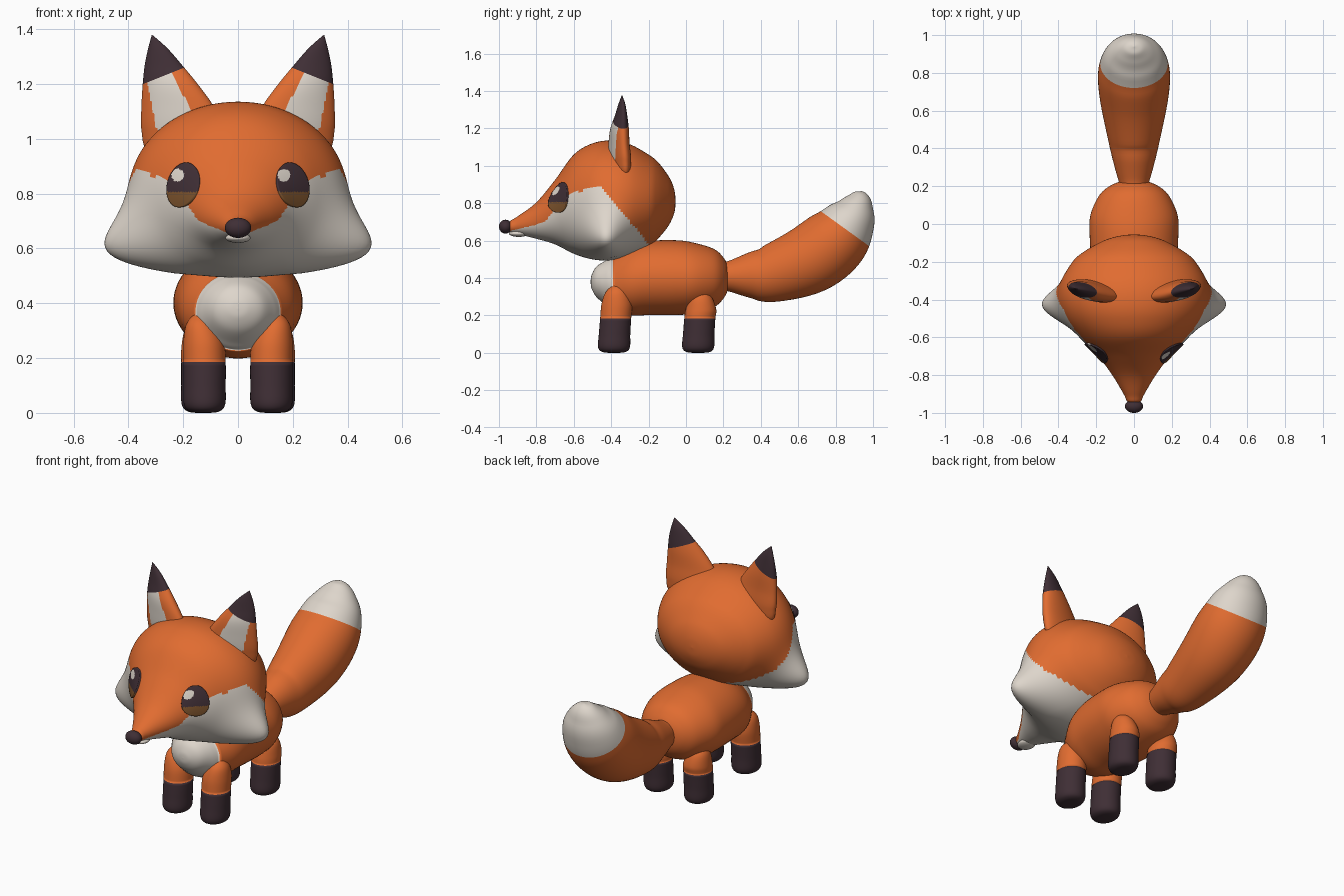
import bpy, bmesh, math
from mathutils import Vector, Matrix
from mathutils.bvhtree import BVHTree

cube = bpy.data.objects.get("Cube")
if cube:
    bpy.data.objects.remove(cube, do_unlink=True)


def material(name, rgb):
    m = bpy.data.materials.new(name)
    m.use_nodes = True
    m.diffuse_color = (*rgb, 1)
    m.node_tree.nodes["Principled BSDF"].inputs["Base Color"].default_value = (*rgb, 1)
    return m


MATS = [material("orange_fur", (0.75, 0.15, 0.03)),
        material("cream_fur", (0.73, 0.67, 0.60)),
        material("dark_fur", (0.05, 0.028, 0.036)),
        material("brown_iris", (0.2, 0.085, 0.025))]
ORANGE, CREAM, DARK, BROWN = range(4)
X, Y, Z = Vector((1, 0, 0)), Vector((0, 1, 0)), Vector((0, 0, 1))


def finish(bm, name, rule, flip=1):
    """Colour faces by rule(centre, normal), mirror if asked, make the object."""
    bmesh.ops.recalc_face_normals(bm, faces=bm.faces)
    bm.normal_update()
    for f in bm.faces:
        f.smooth = True
        f.material_index = rule(f.calc_center_median(), f.normal)
    if flip < 0:
        bmesh.ops.scale(bm, vec=(-1, 1, 1), verts=bm.verts)
        bmesh.ops.reverse_faces(bm, faces=bm.faces)
    me = bpy.data.meshes.new(name)
    bm.to_mesh(me)
    for m in MATS:
        me.materials.append(m)
    bpy.context.collection.objects.link(bpy.data.objects.new(name, me))
    return bm


def resample(rows, sub):
    """Smooth spline through rows of (x, y, z, radius_u, radius_v)."""
    p = [Vector(r) for r in rows]
    p = [p[0]] + p + [p[-1]]
    out = []
    for i in range(1, len(p) - 2):
        a, b, c, d = p[i - 1:i + 3]
        for k in range(sub):
            t = k / sub
            out.append(0.5 * (2 * b + (c - a) * t + (2 * a - 5 * b + 4 * c - d) * t * t
                              + (3 * b - a - 3 * c + d) * t ** 3))
    return out + [p[-1]]


def loft(name, rows, rule, v=None, u=X, segs=48, sub=6, cuts=(), warp=None, flip=1):
    """Elliptical rings along a spine; v=None keeps rings square to the spine."""
    bm = bmesh.new()
    s = resample(rows, sub)
    rings = []
    for i, r in enumerate(s):
        c = Vector(r[:3])
        axis = v
        if axis is None:
            step = Vector(s[min(i + 1, len(s) - 1)][:3]) - Vector(s[max(i - 1, 0)][:3])
            axis = step.normalized().cross(X)
        ring = []
        for k in range(segs):
            a = math.tau * k / segs
            co = c + u * (max(r[3], 0) * math.cos(a)) + axis * (max(r[4], 0) * math.sin(a))
            ring.append(bm.verts.new(warp(co) if warp else co))
        rings.append(ring)
    for a, b in zip(rings, rings[1:]):
        for k in range(segs):
            n = (k + 1) % segs
            bm.faces.new((a[k], a[n], b[n], b[k]))
    bmesh.ops.remove_doubles(bm, verts=bm.verts, dist=0.0002)
    for co, no in cuts:
        bmesh.ops.bisect_plane(bm, geom=bm.verts[:] + bm.edges[:] + bm.faces[:],
                               plane_co=co, plane_no=no)
    return finish(bm, name, rule, flip)


def ellipsoid(name, loc, radii, mat):
    bm = bmesh.new()
    bmesh.ops.create_uvsphere(bm, u_segments=32, v_segments=16, radius=1,
                              matrix=Matrix.Translation(loc) @ Matrix.Diagonal((*radii, 1)))
    finish(bm, name, lambda c, n: mat)


# Head: profile of (y, top, bottom, half width), with cheek tufts pulled out
head_profile = [(-.055, .81, .81, 0), (-.06, .86, .76, .06), (-.075, .91, .715, .125),
                (-.1, .955, .67, .185), (-.15, 1.02, .61, .27), (-.2, 1.06, .565, .325),
                (-.3, 1.115, .52, .38), (-.4, 1.135, .495, .392), (-.5, 1.12, .5, .36),
                (-.6, 1.06, .53, .285), (-.7, .925, .58, .19), (-.8, .805, .61, .115),
                (-.9, .73, .635, .055), (-.94, .705, .645, .035), (-.95, .675, .675, 0)]
mask_line = [(-1, .64), (-.84, .675), (-.755, .70), (-.71, .755), (-.62, .85),
             (-.46, .893), (-.19, .57), (.1, .22)]


def cheek(co):
    ax = abs(co.x)
    d = ((ax - .29) / .15) ** 2 + ((co.y + .43) / .085) ** 2 + ((co.z - .6) / .1) ** 2
    w = math.exp(-d / 2) * min(1, ax / .15)
    return co + Vector((math.copysign(.18, co.x) * w, 0, -.02 * w))


def face_mask(c, n):
    for (y0, z0), (y1, z1) in zip(mask_line, mask_line[1:]):
        if y0 <= c.y <= y1:
            return CREAM if c.z < z0 + (z1 - z0) * (c.y - y0) / (y1 - y0) else ORANGE
    return ORANGE


head = loft("head", [(0, y, (t + b) / 2, w, (t - b) / 2) for y, t, b, w in head_profile],
            face_mask, v=Z, segs=128, sub=8, warp=cheek)
surface = BVHTree.FromBMesh(head)

# Nose and chin
ellipsoid("nose", (0, -.965, .675), (.048, .035, .037), DARK)
ellipsoid("chin", (0, -.895, .638), (.046, .052, .018), CREAM)


# Eyes: thin plates laid on the head, with iris and a glint
def eye(name, side):
    bm = bmesh.new()
    glint = Vector((side * .194 - .026, 0, .867))
    rings, segs, n = [], 64, 20
    for i in range(n + 2):
        r = min(1, (i + .02) / n)
        ring = []
        for k in range(segs):
            a = math.tau * k / segs
            dz = .08 * r * math.sin(a)
            x = side * (.197 + .057 * r * math.cos(a) - .15 * dz)
            hit, normal, _, _ = surface.ray_cast(Vector((x, -2, .83 + dz)), Y)
            ring.append(bm.verts.new(hit + normal * (.009 if i <= n else -.004)))
        rings.append(ring)
    for a, b in zip(rings, rings[1:]):
        for k in range(segs):
            m = (k + 1) % segs
            bm.faces.new((a[k], a[m], b[m], b[k]))
    bm.faces.new(rings[0])

    def rule(c, _):
        if math.hypot(c.x - glint.x, c.z - glint.z) < .023:
            return CREAM
        return BROWN if c.z < .806 else DARK
    finish(bm, name, rule)


# Ears: dark tip, cream inner panel
ear_rows = [(.2, -.35, .92, 0, 0), (.2, -.35, .95, .125, .04), (.2, -.355, 1.03, .152, .054),
            (.221, -.358, 1.12, .131, .05), (.2475, -.355, 1.2, .1, .045),
            (.2725, -.347, 1.27, .0675, .03), (.2925, -.343, 1.33, .035, .017),
            (.314, -.342, 1.38, 0, 0)]
ear_tip = (Vector((.345, 0, 1.2)), Vector((.4, 0, 1)))


def ear_rule(c, n):
    if (c - ear_tip[0]).dot(ear_tip[1]) > 0:
        return DARK
    inner = .17 + (c.z - 1.1) * .5 < c.x < .3 + (c.z - 1.05) * .2
    return CREAM if inner and n.y < -.2 else ORANGE


# Legs: dark stockings
leg_rows = [(.122, -.385, 0, 0, 0), (.122, -.385, .004, .05, .06), (.122, -.385, .03, .075, .085),
            (.122, -.382, .1, .077, .084), (.122, -.376, .185, .077, .083),
            (.125, -.37, .26, .074, .082), (.135, -.37, .32, .055, .062),
            (.142, -.37, .353, .025, .03), (.142, -.37, .362, 0, 0)]


def leg(name, side, dx, dy, dz):
    rows = [(x + dx, y + dy, z + (dz if z > .2 else 0), a, b) for x, y, z, a, b in leg_rows]
    loft(name, rows, lambda c, n: DARK if c.z < .185 else ORANGE, v=Y,
         cuts=[(Z * .185, Z)], flip=side)


for word, side in (("left", 1), ("right", -1)):
    eye(word + "_eye", side)
    loft(word + "_ear", ear_rows, ear_rule, v=Y, u=Vector((1, .2, 0)), segs=96, sub=10,
         cuts=[ear_tip], flip=side)
    leg(word + "_front_leg", side, 0, 0, 0)
    leg(word + "_back_leg", side, .008, .45, -.03)

# Body with cream chest: (y, centre z, half width, half height)
body_profile = [(-.51, .38, 0, 0), (-.505, .38, .04, .035), (-.48, .38, .09, .08),
                (-.43, .375, .13, .118), (-.39, .37, .155, .142), (-.3, .385, .205, .185),
                (-.2, .4, .225, .198), (-.05, .402, .235, .2), (.05, .4, .23, .187),
                (.15, .4, .185, .155), (.2, .4, .13, .11), (.225, .4, .07, .06), (.235, .4, 0, 0)]
loft("body", [(0, *row) for row in body_profile],
     lambda c, n: CREAM if c.y < -.39 else ORANGE, v=Z, segs=64, cuts=[(Y * -.39, Y)])

# Tail with cream tip, same profile layout
tail_profile = [(.16, .41, 0, 0), (.18, .41, .06, .065), (.24, .41, .085, .085),
                (.35, .415, .115, .125), (.46, .425, .14, .155), (.66, .5, .18, .185),
                (.8, .605, .19, .18), (.885, .72, .16, .135), (.922, .8, .105, .083),
                (.937, .85, .05, .04), (.94, .865, 0, 0)]
tip_co, tip_no = Vector((0, .717, .76)), Vector((0, .195, .27))
loft("tail", [(0, *row) for row in tail_profile],
     lambda c, n: CREAM if (c - tip_co).dot(tip_no) > 0 else ORANGE,
     segs=64, cuts=[(tip_co, tip_no)])
